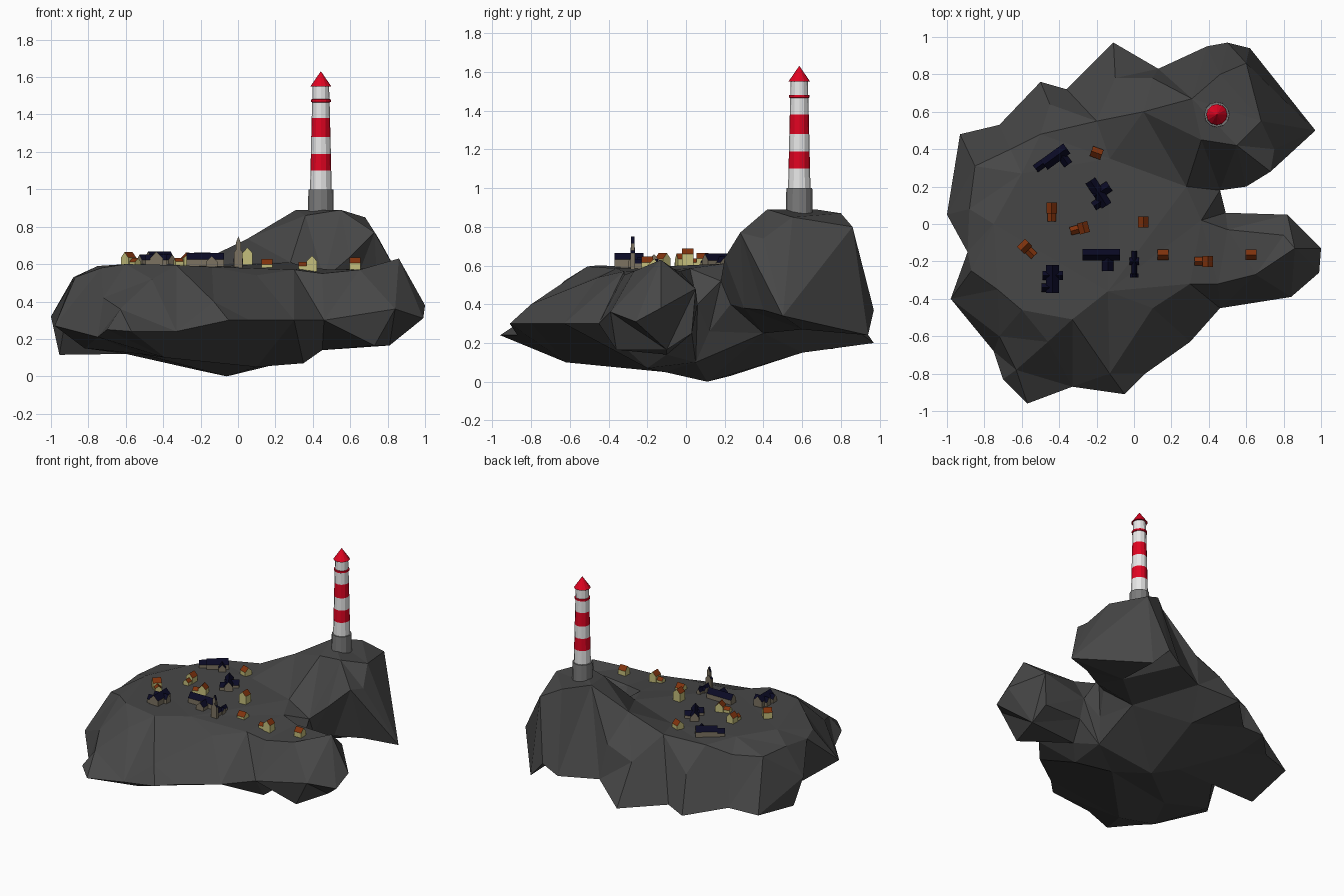
import bpy, bmesh, math
from mathutils import Vector, Matrix
from mathutils.geometry import delaunay_2d_cdt
from mathutils.bvhtree import BVHTree

if "Cube" in bpy.data.objects:
    bpy.data.objects.remove(bpy.data.objects["Cube"])


def mat(name, r, g, b):
    m = bpy.data.materials.new(name)
    m.diffuse_color = (r, g, b, 1)
    m.use_nodes = True
    m.node_tree.nodes["Principled BSDF"].inputs["Base Color"].default_value = m.diffuse_color
    return m


ROCK = mat("dark rock", .063, .063, .063)
GREY = mat("grey stone", .2, .2, .2)
WHITE = mat("white paint", .8, .8, .8)
RED = mat("red paint", .75, .001, .015)
CREAM = mat("cream wall", .56, .52, .2)
STONE = mat("stone wall", .2, .17, .12)
ORANGE = mat("orange roof", .22, .033, .004)
NAVY = mat("navy roof", .003, .003, .018)


def add(name, bm, mats):
    me = bpy.data.meshes.new(name)
    bm.to_mesh(me)
    ob = bpy.data.objects.new(name, me)
    for m in mats:
        me.materials.append(m)
    bpy.context.collection.objects.link(ob)
    return ob


# Island: a widest rim, with a triangulated upper and lower surface
rim = [(-.11, .97, .2), (.13, .83, .3), (.39, .95, .3), (.5, .97, .37), (.62, .94, .24),
       (.97, .5, .34), (.73, .28, .77), (.6, .2, .64), (.46, .18, .52), (.49, .06, .4),
       (.82, .05, .48), (1, -.13, .38), (.99, -.26, .31), (.84, -.39, .36), (.46, -.45, .3),
       (.3, -.63, .3), (.06, -.8, .3), (-.05, -.91, .3), (-.33, -.87, .24), (-.57, -.96, .24),
       (-.7, -.83, .25), (-.75, -.68, .21), (-.98, -.4, .27), (-.89, -.15, .5), (-1, .05, .32),
       (-.93, .48, .18), (-.72, .53, .2), (-.5, .76, .17), (-.36, .72, .2)]
top = [(.31, .67, .89), (.46, .8, .87), (.68, .55, .85), (.55, .42, .89), (.36, .45, .86),
       (.75, .4, .74), (.28, .2, .61), (.36, .02, .585), (-.13, .35, .6), (-.5, .48, .59),
       (-.85, .31, .53), (-.6, .27, .6), (-.88, .08, .53), (-.87, -.25, .53), (-.73, -.35, .58),
       (-.6, -.46, .6), (-.33, -.51, .595), (-.14, -.36, .585), (.3, -.32, .57), (.65, -.27, .57),
       (.86, -.13, .63), (.8, -.06, .58), (-.13, -.8, .4), (-.63, -.78, .36), (.45, -.32, .55),
       (-.46, -.63, .52), (.1, .78, .55), (.6, .86, .8), (.5, -.03, .57), (.05, .6, .735),
       (-.2, .55, .615), (-.1, .78, .47), (-.45, .64, .42), (.1, -.45, .54), (-.72, -.6, .42),
       (-.75, 0, .59), (-.66, .4, .53)]
low = [(-.06, .11, 0), (.1, -.11, .05), (-.39, -.62, .1), (.35, -.2, .07), (.45, -.1, .14),
       (.73, -.36, .165), (.81, -.1, .165), (-.2, .23, .03), (-.52, -.3, .12), (.35, .05, .1),
       (0, .6, .15), (-.5, .5, .15), (.35, .4, .25), (.6, .6, .27), (-.6, .1, .12),
       (-.955, .1, .115), (.75, .4, .37), (.58, .3, .38), (.46, .23, .4), (.4, .12, .26),
       (-.82, -.2, .15), (.8, .03, .25), (.5, .03, .25)]
bm = bmesh.new()
n = len(rim)
# ridge running up to the headland
ridge = [(n, n + 29), (n + 29, n + 30), (n + 30, n + 9), (n, n + 4)]
for pts, edges, flip in ((rim + top, ridge, False), (rim + low, [], True)):
    co, _, faces, orig, _, _ = delaunay_2d_cdt(
        [Vector(p[:2]) for p in pts], edges, [list(range(n))], 1, 1e-5)
    vs = [bm.verts.new((c.x, c.y, pts[o[0]][2] if o else .6)) for c, o in zip(co, orig)]
    for f in faces:
        bm.faces.new([vs[i] for i in (reversed(f) if flip else f)])
bmesh.ops.remove_doubles(bm, verts=bm.verts, dist=1e-4)
bmesh.ops.recalc_face_normals(bm, faces=bm.faces)
add("island_rock", bm, [ROCK])
ground = BVHTree.FromBMesh(bm)


def ground_z(x, y):
    hit = ground.ray_cast(Vector((x, y, 3)), Vector((0, 0, -1)))
    return hit[0].z if hit[0] else .6


# Gabled block with its ridge along local x
def house(name, x, y, rot, l, w, wall, roof, mats, dx=0, dy=0, turn=0):
    z = ground_z(x, y)
    prof = [(-w / 2, -.04), (w / 2, -.04), (w / 2, wall), (0, wall + roof), (-w / 2, wall)]
    b = bmesh.new()
    ends = [[b.verts.new((s * l / 2, py, pz)) for py, pz in prof] for s in (-1, 1)]
    for e in ends:
        b.faces.new(e)
    for i in range(5):
        j = (i + 1) % 5
        b.faces.new((ends[0][i], ends[0][j], ends[1][j], ends[1][i])).material_index = int(i in (2, 3))
    bmesh.ops.recalc_face_normals(b, faces=b.faces)
    m = (Matrix.Translation((x, y, z)) @ Matrix.Rotation(math.radians(rot), 4, 'Z')
         @ Matrix.Translation((dx, dy, 0)) @ Matrix.Rotation(math.radians(turn), 4, 'Z'))
    b.transform(m)
    return add(name, b, mats)


# Cottages: x, y, rotation, wall height, wing direction (None for no wing)
C, N = [CREAM, ORANGE], [STONE, NAVY]
for i, (x, y, r, h, ext) in enumerate([
        (-.2, .38, -20, .03, None), (-.44, .085, 0, .04, -90), (-.27, -.02, 15, .04, 180),
        (-.585, -.12, -45, .045, 0), (.05, .01, 90, .06, None), (.155, -.165, 0, .015, None),
        (.395, -.2, 0, .05, 180), (.625, -.165, 0, .035, None)]):
    wing = ext is not None
    house(f"cottage_{i}", x, y, r, .06, .056, h, .03, C, turn=90 if wing else 0)
    if wing:
        a = math.radians(ext)
        house(f"cottage_wing_{i}", x, y, r, .045, .045, h * .5, .02, C,
              dx=.05 * math.cos(a), dy=.05 * math.sin(a), turn=ext)

# Large navy-roofed buildings: wall height, then wings (dx, dy, turn, length, width)
for i, (x, y, r, l, w, h, wings) in enumerate([
        (-.42, .36, 36, .15, .065, .035, [(-.09, .01, 0, .07, .045), (.03, -.04, 90, .07, .05)]),
        (-.19, .165, -57, .16, .06, .03, [(0, .02, 90, .1, .06), (.045, -.025, 90, .07, .05)]),
        (-.175, -.165, 0, .2, .06, .035, [(.035, -.04, 90, .09, .06)]),
        (-.435, -.295, 90, .15, .07, .04, [(.02, 0, 90, .11, .05), (-.045, .03, 90, .06, .045)])]):
    house(f"hall_{i}", x, y, r, l, w, h, .035, N)
    for k, (dx, dy, t, wl, ww) in enumerate(wings):
        house(f"hall_wing_{i}_{k}", x, y, r, wl, ww, h - .01, .03, N, dx, dy, t)

# Chapel with a tall thin bell gable
house("chapel_nave", .002, -.21, 90, .13, .03, .02, .025, N)
house("chapel_cross_wing", .002, -.2, 0, .052, .04, .02, .02, N)
house("bell_gable_base", .002, -.275, 90, .022, .046, .08, .03, N)
house("bell_gable_top", .002, -.275, 90, .018, .026, .13, .035, N)

# Lighthouse: one lathe profile, material chosen per ring
prof = [(.069, .82, 0), (.067, 1.0, 0), (.058, 1.0, 1), (.0555, 1.10, 2), (.0535, 1.19, 1),
        (.0515, 1.28, 2), (.049, 1.38, 1), (.047, 1.465, 2), (.053, 1.468, 2), (.053, 1.48, 2),
        (.046, 1.482, 1), (.044, 1.55, 2), (.056, 1.55, 2), (.001, 1.63, 2)]
bm = bmesh.new()
S = 12
rings = [[bm.verts.new((.443 + r * math.cos(2 * math.pi * k / S), .585 + r * math.sin(2 * math.pi * k / S), z))
          for k in range(S)] for r, z, _ in prof]
for i in range(len(prof) - 1):
    for k in range(S):
        j = (k + 1) % S
        f = bm.faces.new((rings[i][k], rings[i][j], rings[i + 1][j], rings[i + 1][k]))
        f.material_index = prof[i][2]
bm.faces.new(rings[0][::-1])
bm.faces.new(rings[-1]).material_index = 2
add("lighthouse", bm, [GREY, WHITE, RED])
